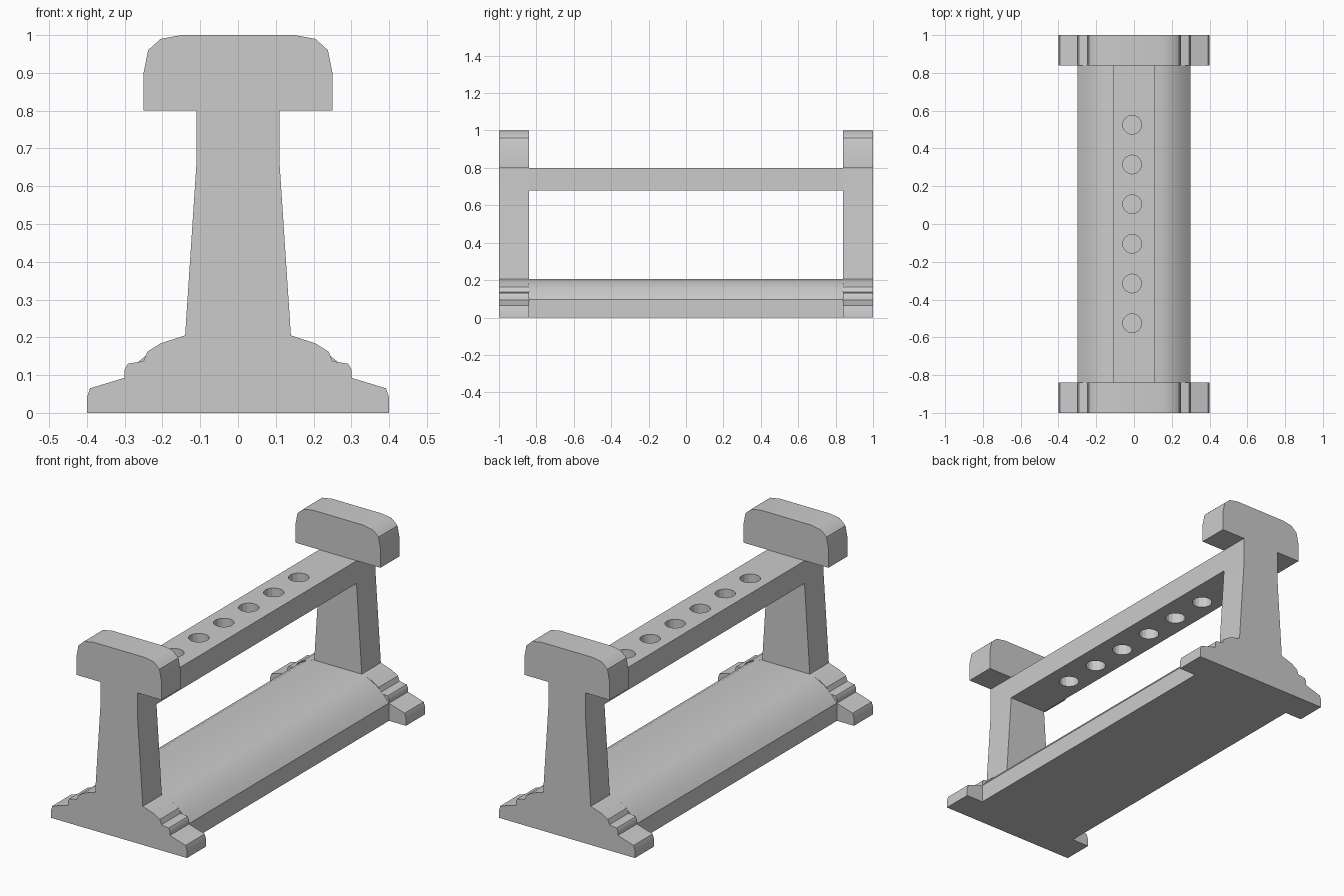
import bpy, bmesh
from mathutils import Matrix

if "Cube" in bpy.data.objects:
    bpy.data.objects.remove(bpy.data.objects["Cube"])

END_OUT, END_IN = 1.0, 0.84


def link(name, bm):
    bmesh.ops.recalc_face_normals(bm, faces=bm.faces)
    mesh = bpy.data.meshes.new(name)
    bm.to_mesh(mesh)
    bm.free()
    obj = bpy.data.objects.new(name, mesh)
    bpy.context.collection.objects.link(obj)
    return obj


def extrude_profile(name, half, y0, y1):
    """Mirror a right-hand x/z profile and extrude it along y."""
    outline = half + [(-x, z) for x, z in reversed(half)]
    bm = bmesh.new()
    face = bm.faces.new([bm.verts.new((x, y0, z)) for x, z in outline])
    ext = bmesh.ops.extrude_face_region(bm, geom=[face])
    verts = [v for v in ext["geom"] if isinstance(v, bmesh.types.BMVert)]
    bmesh.ops.translate(bm, verts=verts, vec=(0, y1 - y0, 0))
    return link(name, bm)


def smooth(obj, angle):
    bpy.ops.object.select_all(action='DESELECT')
    obj.select_set(True)
    bpy.context.view_layer.objects.active = obj
    bpy.ops.object.shade_smooth_by_angle(angle=angle)


# End posts: stepped foot, tapered neck, rounded head
post = [(0.40, 0), (0.40, 0.04), (0.392, 0.065), (0.30, 0.093), (0.30, 0.115),
        (0.292, 0.13), (0.25, 0.137), (0.24, 0.162), (0.205, 0.184),
        (0.14, 0.205), (0.11, 0.66), (0.11, 0.80), (0.25, 0.80), (0.25, 0.90),
        (0.238, 0.96), (0.205, 0.99), (0.15, 1.0)]
for name, y0, y1 in (("front_post", -END_OUT, -END_IN), ("back_post", END_IN, END_OUT)):
    smooth(extrude_profile(name, post, y0, y1), 0.6)

# Base slab with rounded shoulders
base = [(0.30, 0), (0.30, 0.095), (0.265, 0.134), (0.225, 0.167),
        (0.185, 0.19), (0.14, 0.205)]
smooth(extrude_profile("base_slab", base, -END_IN, END_IN), 0.45)

# Top bar
bar = extrude_profile("top_bar", [(0.11, 0.68), (0.11, 0.80)], -END_IN, END_IN)

# Row of six holes through the bar
bm = bmesh.new()
for i in range(6):
    bmesh.ops.create_cone(bm, cap_ends=True, segments=16, radius1=0.05, radius2=0.05,
                          depth=0.3, matrix=Matrix.Translation((-0.01, -0.525 + 0.21 * i, 0.74)))
cutter = link("hole_cutter", bm)
cutter.hide_render = True
cutter.hide_viewport = True
cut = bar.modifiers.new("holes", 'BOOLEAN')
cut.operation = 'DIFFERENCE'
cut.solver = 'EXACT'
cut.object = cutter
